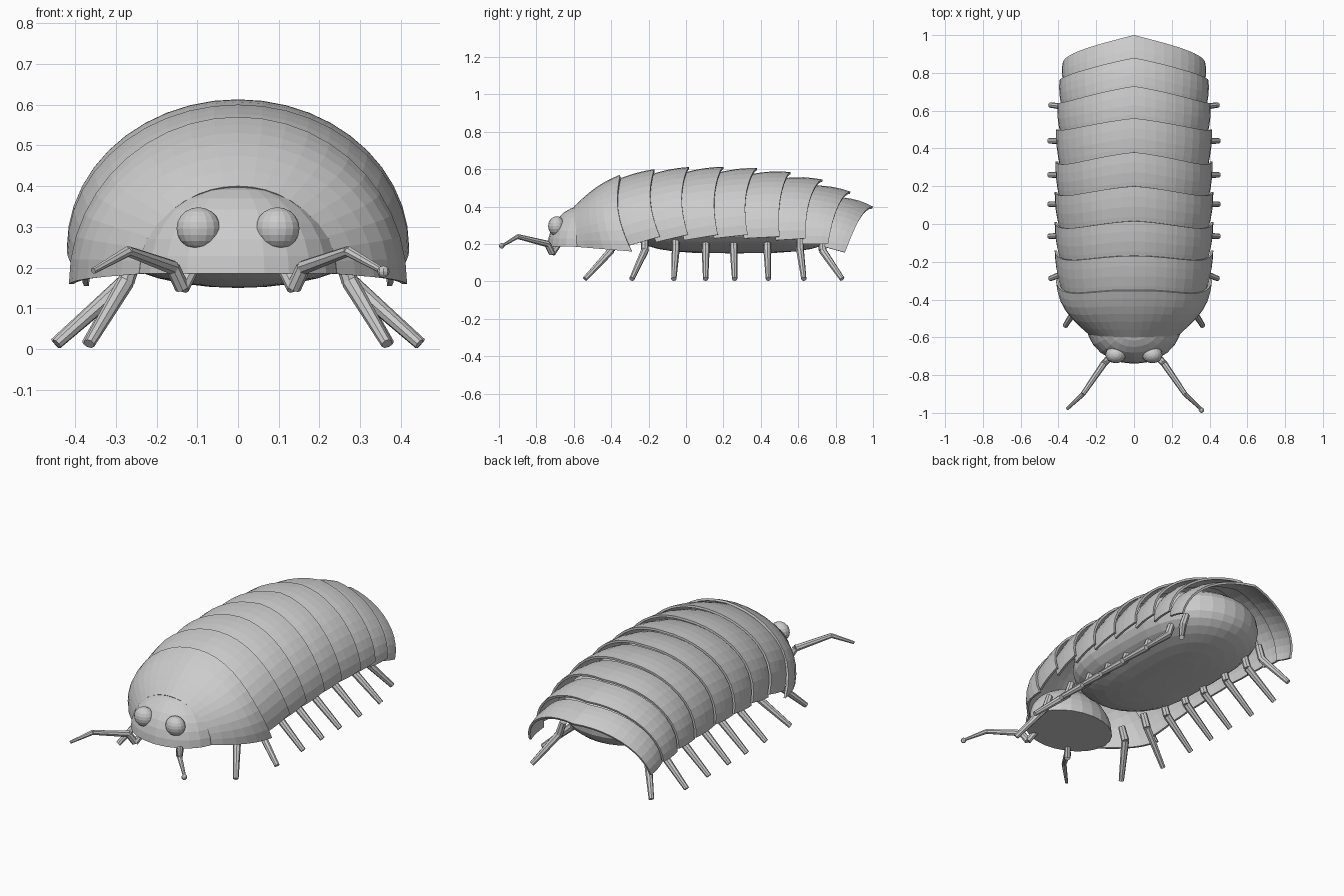
import bpy, bmesh, math
from mathutils import Vector, Matrix

if "Cube" in bpy.data.objects:
    bpy.data.objects.remove(bpy.data.objects["Cube"])

grey = bpy.data.materials.new("shell_grey")
grey.diffuse_color = (0.6, 0.6, 0.6, 1)
grey.use_nodes = True
grey.node_tree.nodes["Principled BSDF"].inputs["Base Color"].default_value = grey.diffuse_color


def finish(name, bm):
    mesh = bpy.data.meshes.new(name)
    bm.to_mesh(mesh)
    bm.free()
    obj = bpy.data.objects.new(name, mesh)
    bpy.context.collection.objects.link(obj)
    mesh.materials.append(grey)
    return obj


def ellipsoid(name, centre, radii, segs=16, rings=10):
    bm = bmesh.new()
    bmesh.ops.create_uvsphere(bm, u_segments=segs, v_segments=rings, radius=1,
                              matrix=Matrix.Translation(centre) @ Matrix.Diagonal((*radii, 1)))
    return finish(name, bm)


def limb(name, points, radii, sides=8):
    """Chain of tapered segments through the points."""
    bm = bmesh.new()
    for p, q, r1, r2 in zip(points, points[1:], radii, radii[1:]):
        p, q = Vector(p), Vector(q)
        turn = (q - p).to_track_quat('Z', 'Y').to_matrix().to_4x4()
        bmesh.ops.create_cone(bm, cap_ends=True, segments=sides, radius1=r1, radius2=r2,
                              depth=(q - p).length,
                              matrix=Matrix.Translation((p + q) / 2) @ turn)
    return finish(name, bm)


def arch_plate(name, front, back, bulge_w, bulge_z, rows=4, cols=22):
    """Arched plate between two rims: (y top, y side, z top, z bottom, half width, dip)."""
    bm = bmesh.new()
    grid = []
    for i in range(rows + 1):
        v = i / rows
        yt, ys, zt, zb, w, dip = [a + (b - a) * v for a, b in zip(front, back)]
        w += bulge_w * math.sin(math.pi * v)
        zt += bulge_z * math.sin(math.pi * v)
        row = []
        for j in range(cols + 1):
            t = math.pi * j / cols
            a = abs(2 * j / cols - 1)
            y = yt + (ys - yt) * a - dip * math.sin(math.pi * a ** 1.5)
            row.append(bm.verts.new((w * math.cos(t), y, zb + (zt - zb) * math.sin(t))))
        grid.append(row)
    for r0, r1 in zip(grid, grid[1:]):
        for j in range(cols):
            bm.faces.new((r0[j], r1[j], r1[j + 1], r0[j + 1]))
    obj = finish(name, bm)
    mod = obj.modifiers.new("thickness", 'SOLIDIFY')
    mod.thickness = 0.012
    mod.offset = -1
    return obj


# Shell: rear rim of every plate, from the front shield to the tail
rims = [(-0.355, -0.29, 0.57, 0.16, 0.415, 0.05),
        (-0.17, -0.14, 0.60, 0.24, 0.42, 0.04),
        (0.015, 0.01, 0.612, 0.25, 0.42, 0.035),
        (0.20, 0.17, 0.613, 0.25, 0.42, 0.03),
        (0.38, 0.33, 0.606, 0.25, 0.415, 0.03),
        (0.56, 0.50, 0.585, 0.24, 0.413, 0.02),
        (0.73, 0.64, 0.545, 0.23, 0.405, 0.02),
        (0.88, 0.76, 0.48, 0.20, 0.395, 0.01),
        (1.00, 0.85, 0.40, 0.155, 0.378, 0.0)]
front_bottoms = [0.19, 0.21, 0.22, 0.23, 0.23, 0.22, 0.20, 0.185]
arch_plate("front_shield", (-0.60, -0.59, 0.40, 0.185, 0.235, 0), rims[0], 0.045, 0.02, rows=6)
for i, zb in enumerate(front_bottoms):
    yt, ys, zt, _, w, dip = rims[i]
    arch_plate(f"back_plate_{i + 1}", (yt - 0.03, ys - 0.02, zt - 0.032, zb, w - 0.022, dip),
               rims[i + 1], 0.006, 0.008)

# Head: half dome with a flat underside
head = ellipsoid("head", (0, -0.54, 0.185), (0.25, 0.20, 0.222), 24, 16)
bm = bmesh.new()
bm.from_mesh(head.data)
cut = bmesh.ops.bisect_plane(bm, geom=bm.verts[:] + bm.edges[:] + bm.faces[:], dist=1e-4,
                             plane_co=(0, 0, 0.186), plane_no=(0, 0, 1), clear_inner=True)
bmesh.ops.holes_fill(bm, edges=[e for e in bm.edges if e.is_boundary])
bm.to_mesh(head.data)
bm.free()

# Belly: long rounded body with blunt ends
belly = ellipsoid("belly", (0, 0, 0), (1, 1, 1), 32, 16)
for vert in belly.data.vertices:
    x, y, z = vert.co
    y = math.copysign(abs(y) ** 0.6, y)
    z = math.copysign(abs(z) ** 0.8, z)
    vert.co = (0.35 * x, 0.26 + 0.58 * y, 0.32 + 0.17 * z)

# Legs: (hip y, foot y, foot x)
legs = [(-0.40, -0.54, 0.365), (-0.22, -0.29, 0.445), (-0.055, -0.065, 0.45), (0.105, 0.105, 0.45),
        (0.255, 0.26, 0.45), (0.435, 0.44, 0.45), (0.61, 0.63, 0.445), (0.73, 0.835, 0.37)]
for side, label in ((1, "right"), (-1, "left")):
    for n, (hip, foot, fx) in enumerate(legs):
        limb(f"{label}_leg_{n + 1}",
             [(side * 0.25, hip, 0.24), (side * 0.275, hip, 0.165), (side * fx, foot, 0.013)],
             [0.019, 0.021, 0.014])
    # Eyes and antennae
    ellipsoid(f"{label}_eye", (side * 0.097, -0.692, 0.296), (0.054, 0.045, 0.052))
    limb(f"{label}_antenna",
         [(side * 0.11, -0.68, 0.20), (side * 0.137, -0.715, 0.15), (side * 0.16, -0.74, 0.20),
          (side * 0.27, -0.90, 0.24), (side * 0.355, -0.98, 0.192)],
         [0.016, 0.018, 0.018, 0.013, 0.008])
ellipsoid("antenna_tip", (0.357, -0.985, 0.19), (0.015, 0.015, 0.015), 8, 6)
